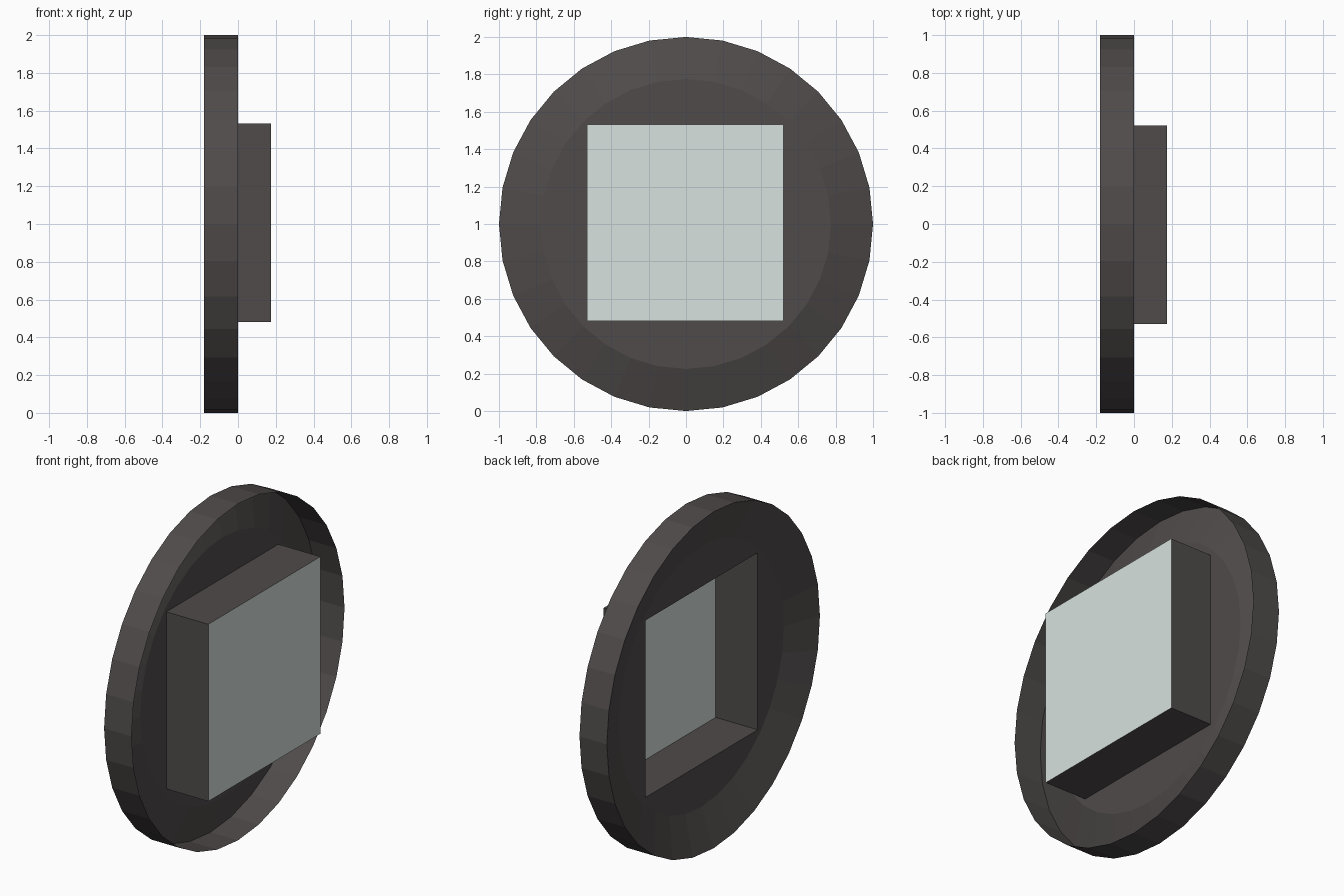
import bpy, bmesh
from math import sin, cos, pi

if "Cube" in bpy.data.objects:
    bpy.data.objects.remove(bpy.data.objects["Cube"])

SIDES = 32
Y0, Y1, Z0, Z1 = -0.53, 0.522, 0.481, 1.533   # square window limits
BACK, FLOOR, FRONT = -0.18, -0.10, 0.176      # x levels


def material(name, color):
    m = bpy.data.materials.new(name)
    m.diffuse_color = color
    m.use_nodes = True
    m.node_tree.nodes["Principled BSDF"].inputs["Base Color"].default_value = m.diffuse_color
    return m


def finish(name, bm, mat):
    mesh = bpy.data.meshes.new(name)
    bm.to_mesh(mesh)
    bm.free()
    mesh.materials.append(mat)
    obj = bpy.data.objects.new(name, mesh)
    bpy.context.collection.objects.link(obj)
    return obj


def ring(bm, x, r):
    return [bm.verts.new((x, r * cos(2 * pi * i / SIDES), 1 + r * sin(2 * pi * i / SIDES)))
            for i in range(SIDES)]


def square(bm, x):
    return [bm.verts.new((x, y, z)) for y, z in ((Y0, Z0), (Y1, Z0), (Y1, Z1), (Y0, Z1))]


def bridge(bm, a, b):
    n = len(a)
    for i in range(n):
        j = (i + 1) % n
        bm.faces.new((a[i], a[j], b[j], b[i]))


def loop_edges(bm, loop):
    result = []
    for a, b in zip(loop, loop[1:] + loop[:1]):
        result.append(bm.edges.get((a, b)) or bm.edges.new((a, b)))
    return result


dark = material("dark_frame", (0.08, 0.07, 0.07, 1))
pale = material("pale_glass", (0.68, 0.76, 0.73, 1))

# Round sheet frame: rim wall, sloped ring, flat web, square sleeve
bm = bmesh.new()
rim_front, rim_back, web = ring(bm, 0, 1), ring(bm, BACK, 1), ring(bm, FLOOR, 0.775)
bridge(bm, rim_back, rim_front)
bridge(bm, web, rim_back)
inner, outer = square(bm, FLOOR), square(bm, FRONT)
bridge(bm, inner, outer)
bmesh.ops.triangle_fill(bm, edges=loop_edges(bm, web) + loop_edges(bm, inner),
                        use_beauty=True, normal=(1, 0, 0))
bmesh.ops.recalc_face_normals(bm, faces=bm.faces[:])
finish("round_frame", bm, dark)

# Window pane closing the sleeve
bm = bmesh.new()
bm.faces.new(square(bm, FRONT))
finish("window_pane", bm, pale)
